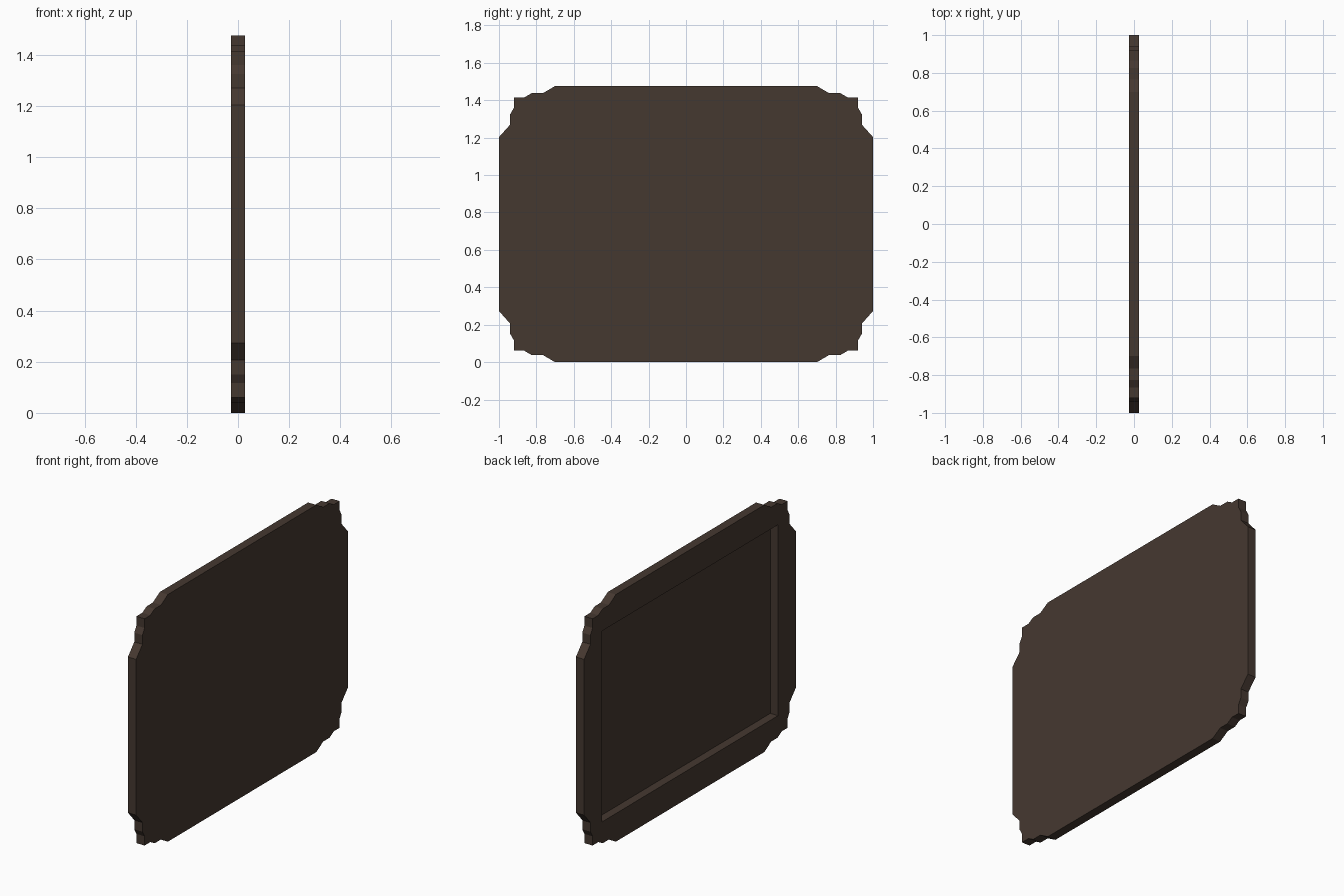
import bpy, bmesh

if "Cube" in bpy.data.objects:
    bpy.data.objects.remove(bpy.data.objects["Cube"])

H = 1.476           # panel height
T = 0.027           # half thickness
RY, RZ0, RZ1 = 0.83, 0.168, 1.308   # recess opening
FLOOR = 0.024       # x of the recess floor

wood = bpy.data.materials.new("dark_brown")
wood.diffuse_color = (0.060, 0.040, 0.030, 1)
wood.use_nodes = True
wood.node_tree.nodes["Principled BSDF"].inputs["Base Color"].default_value = wood.diffuse_color

# Stepped corner, top right, as seen from +x (y, z)
corner = [(0.70, H), (0.765, 1.438), (0.825, 1.438), (0.865, 1.415), (0.92, 1.415),
          (0.92, 1.36), (0.94, 1.325), (0.94, 1.27), (1.0, 1.203)]

# Mirror the corner into a closed outline
right = corner + [(y, H - z) for y, z in reversed(corner)]
outline = right + [(-y, z) for y, z in reversed(right)]
hole = [(RY, RZ1), (RY, RZ0), (-RY, RZ0), (-RY, RZ1)]

bm = bmesh.new()


def ring(points, x):
    return [bm.verts.new((x, y, z)) for y, z in points]


def walls(a, b):
    n = len(a)
    for i in range(n):
        bm.faces.new((a[i], a[(i + 1) % n], b[(i + 1) % n], b[i]))


# Panel: plain face, stepped rim, and recess in the other face
front, back = ring(outline, T), ring(outline, -T)
lip, floor = ring(hole, -T), ring(hole, FLOOR)
bm.faces.new(front)
walls(front, back)
walls(lip, floor)
bm.faces.new(floor)

# Frame face around the recess: one polygon per side, split at the outline middles
n = len(corner)
c = 2 * n
bm.faces.new(back[n // 2:n + n // 2 + 1] + [lip[1], lip[0]])
bm.faces.new(back[n + n // 2:c + n // 2 + 1] + [lip[2], lip[1]])
bm.faces.new(back[c + n // 2:c + n + n // 2 + 1] + [lip[3], lip[2]])
bm.faces.new(back[c + n + n // 2:] + back[:n // 2 + 1] + [lip[0], lip[3]])

bmesh.ops.recalc_face_normals(bm, faces=bm.faces)
bmesh.ops.triangulate(bm, faces=[f for f in bm.faces if len(f.verts) > 4])
bmesh.ops.dissolve_limit(bm, angle_limit=0.001, verts=bm.verts, edges=bm.edges)

mesh = bpy.data.meshes.new("recessed_panel")
bm.to_mesh(mesh)
bm.free()
mesh.materials.append(wood)
panel = bpy.data.objects.new("recessed_panel", mesh)
bpy.context.collection.objects.link(panel)
